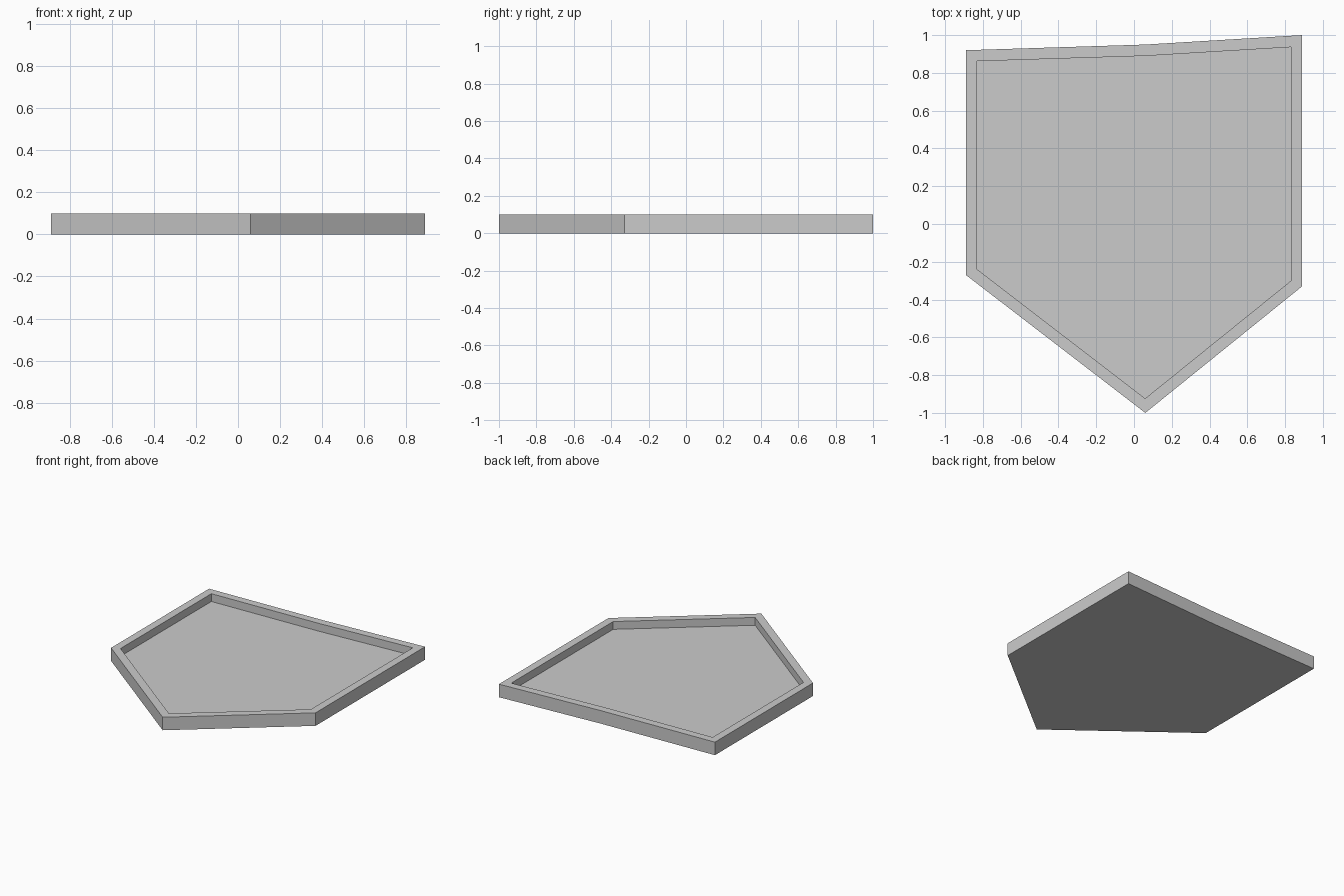
import bpy
import bmesh
import math

cube = bpy.data.objects.get("Cube")
if cube:
    bpy.data.objects.remove(cube, do_unlink=True)

HEIGHT, WALL, FLOOR = 0.10, 0.06, 0.04

# Outline of the tray, counter-clockwise from above
OUTLINE = [(-0.89, 0.92), (-0.89, -0.27), (0.06, -1.0),
           (0.89, -0.33), (0.89, 1.0), (0.06, 0.95)]

grey = bpy.data.materials.new("plain grey")
grey.use_nodes = True
colour = (0.6, 0.6, 0.6, 1)
grey.diffuse_color = colour
grey.node_tree.nodes["Principled BSDF"].inputs["Base Color"].default_value = colour


def push(bm, face, dz):
    """Extrude one face vertically and return the moved face."""
    face = bmesh.ops.extrude_discrete_faces(bm, faces=[face])["faces"][0]
    bmesh.ops.translate(bm, verts=face.verts[:], vec=(0, 0, dz))
    return face


bm = bmesh.new()
base = [bm.verts.new((x, y, 0)) for x, y in OUTLINE]
top = push(bm, bm.faces.new(base), HEIGHT)

# Close the underside
bottom_edges = [e for e in bm.edges if e.is_boundary]
bmesh.ops.contextual_create(bm, geom=bottom_edges)

# Rim, then sunken floor
bm.normal_update()
bmesh.ops.inset_region(bm, faces=[top], thickness=WALL, use_even_offset=True)
push(bm, top, FLOOR - HEIGHT)
bmesh.ops.recalc_face_normals(bm, faces=bm.faces[:])

mesh = bpy.data.meshes.new("tray")
bm.to_mesh(mesh)
bm.free()
mesh.materials.append(grey)
tray = bpy.data.objects.new("tray", mesh)
bpy.context.collection.objects.link(tray)

# Soft bend in the back wall, crisp corners elsewhere
bpy.ops.object.select_all(action="DESELECT")
tray.select_set(True)
bpy.context.view_layer.objects.active = tray
bpy.ops.object.shade_smooth_by_angle(angle=math.radians(30))
